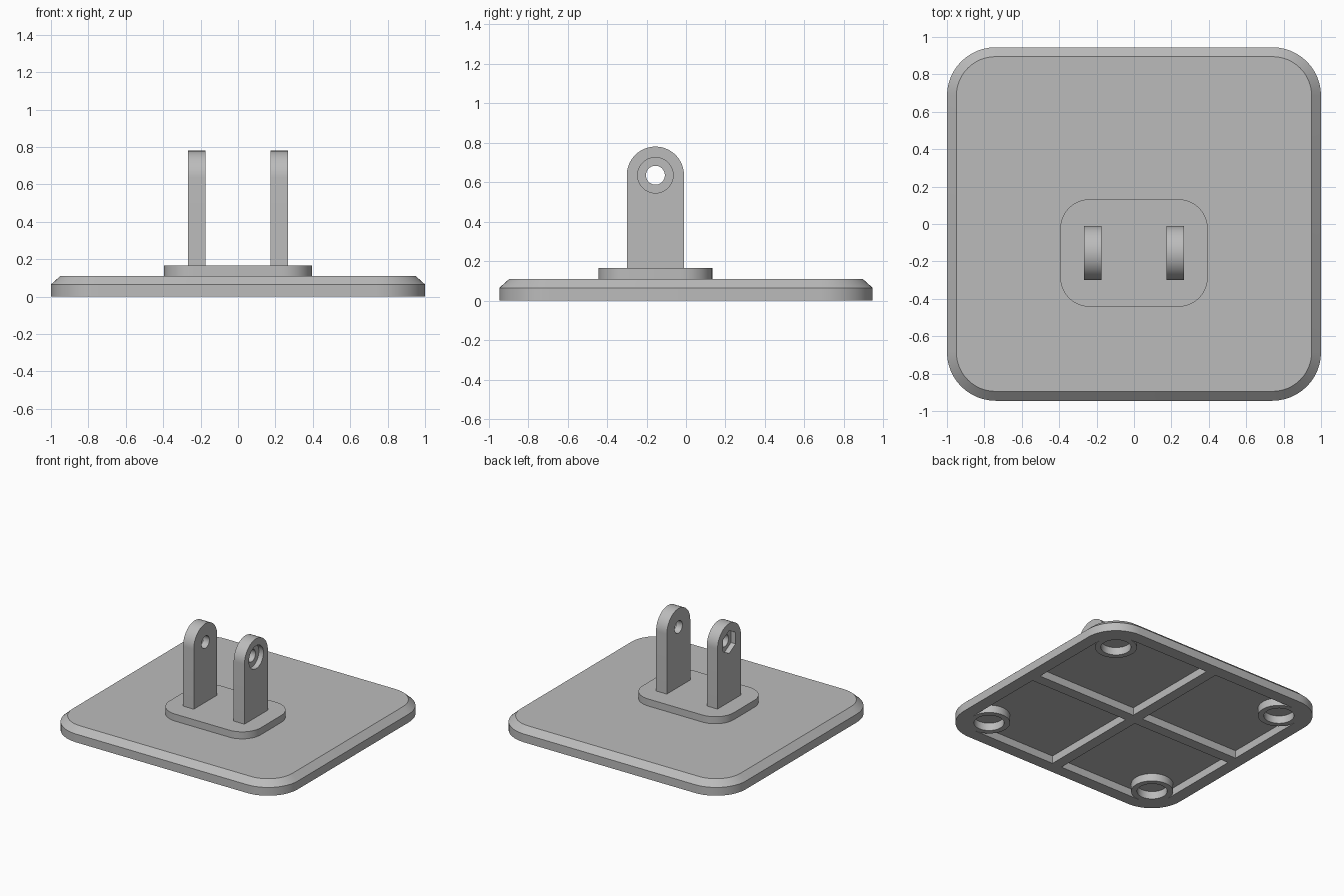
import bpy
import bmesh
from math import sin, cos, pi, radians
from mathutils import Vector

cube = bpy.data.objects.get("Cube")
if cube:
    bpy.data.objects.remove(cube, do_unlink=True)

grey = bpy.data.materials.new("plain_grey")
grey.use_nodes = True
GREY = (0.5, 0.5, 0.5, 1.0)
grey.diffuse_color = GREY
grey.node_tree.nodes["Principled BSDF"].inputs["Base Color"].default_value = GREY


def arc(cx, cy, r, start, end, steps):
    angles = [radians(start + (end - start) * i / steps) for i in range(steps + 1)]
    return [(cx + r * cos(a), cy + r * sin(a)) for a in angles]


def circle(cx, cy, r, sides=48, turn=0):
    return arc(cx, cy, r, turn, turn + 360, sides)[:-1]


def rounded_rect(hx, hy, r, cy=0):
    pts = []
    for i, (sx, sy) in enumerate([(1, 1), (-1, 1), (-1, -1), (1, -1)]):
        pts += arc(sx * (hx - r), cy + sy * (hy - r), r, 90 * i, 90 * i + 90, 12)
    return pts


def rect(x0, x1, y0, y1):
    return [(x0, y0), (x1, y0), (x1, y1), (x0, y1)]


def loft(name, sections, axis="z"):
    """Skin matching outlines; each section is (outline, level along the axis)."""
    bm = bmesh.new()
    rings = []
    for outline, level in sections:
        rings.append([bm.verts.new(Vector((a, b, level) if axis == "z" else (level, a, b)))
                      for a, b in outline])
    for low, high in zip(rings, rings[1:]):
        for i in range(len(low)):
            j = (i + 1) % len(low)
            bm.faces.new((low[i], low[j], high[j], high[i]))
    bm.faces.new(rings[0][::-1])
    bm.faces.new(rings[-1])
    bmesh.ops.recalc_face_normals(bm, faces=bm.faces)
    mesh = bpy.data.meshes.new(name)
    bm.to_mesh(mesh)
    bm.free()
    mesh.materials.append(grey)
    obj = bpy.data.objects.new(name, mesh)
    bpy.context.collection.objects.link(obj)
    return obj


def prism(name, outline, low, high, axis="z"):
    return loft(name, [(outline, low), (outline, high)], axis)


def activate(obj):
    bpy.ops.object.select_all(action="DESELECT")
    obj.select_set(True)
    bpy.context.view_layer.objects.active = obj


def cut(obj, cutter):
    mod = obj.modifiers.new("cut", "BOOLEAN")
    mod.operation = "DIFFERENCE"
    mod.solver = "EXACT"
    mod.object = cutter
    activate(obj)
    bpy.ops.object.modifier_apply(modifier=mod.name)
    bpy.data.objects.remove(cutter, do_unlink=True)


HX, HY, TOP, DEPTH = 1.0, 0.945, 0.11, 0.06
RIM, RIB = 0.095, 0.042
parts = []

# Chamfered base plate with a hollow underside
side = rounded_rect(HX, HY, 0.26)
plate = loft("base_plate", [(side, 0), (side, 0.065),
                            (rounded_rect(HX - 0.05, HY - 0.05, 0.21), TOP)])
cut(plate, prism("recess_cutter", rounded_rect(HX - RIM, HY - RIM, 0.165), -0.1, DEPTH))
parts.append(plate)

# Crossed stiffening ribs underneath
ix, iy = HX - RIM, HY - RIM
parts.append(prism("long_rib", rect(-ix, ix, -RIB, RIB), 0, DEPTH))
parts.append(prism("back_rib", rect(-RIB, RIB, RIB, iy), 0, DEPTH))
parts.append(prism("front_rib", rect(-RIB, RIB, -iy, -RIB), 0, DEPTH))

# Ring feet in the four corners
for sx, side_name in ((1, "left"), (-1, "right")):
    for sy, end_name in ((1, "back"), (-1, "front")):
        cx, cy = sx * 0.755, sy * 0.7
        foot = prism(f"{end_name}_{side_name}_foot", circle(cx, cy, 0.149), 0, DEPTH)
        cut(foot, prism("foot_cutter", circle(cx, cy, 0.107), -0.1, 0.2))
        parts.append(foot)

# Raised pad
LUG_Y, HOLE_Z, LUG_R, PAD_TOP = -0.155, 0.635, 0.145, 0.165
parts.append(prism("raised_pad", rounded_rect(0.395, 0.288, 0.16, LUG_Y), TOP, PAD_TOP))

# Two upright lugs: round bolt recess on one, hexagonal nut recess on the other
lug_outline = [(LUG_Y - LUG_R, PAD_TOP), (LUG_Y + LUG_R, PAD_TOP)]
lug_outline += arc(LUG_Y, HOLE_Z, LUG_R, 0, 180, 32)
bolt_recess = circle(LUG_Y, HOLE_Z, 0.09)
nut_recess = circle(LUG_Y, HOLE_Z, 0.09, 6, 30)
for s, name, recess in ((1, "left_lug", bolt_recess), (-1, "right_lug", nut_recess)):
    lug = prism(name, lug_outline, s * 0.173, s * 0.266, "x")
    cut(lug, prism("hole_cutter", circle(LUG_Y, HOLE_Z, 0.048), s * 0.1, s * 0.4, "x"))
    cut(lug, prism("recess_cutter", recess, s * 0.226, s * 0.4, "x"))
    parts.append(lug)

for part in parts:
    activate(part)
    bpy.ops.object.shade_smooth_by_angle(angle=radians(30))
